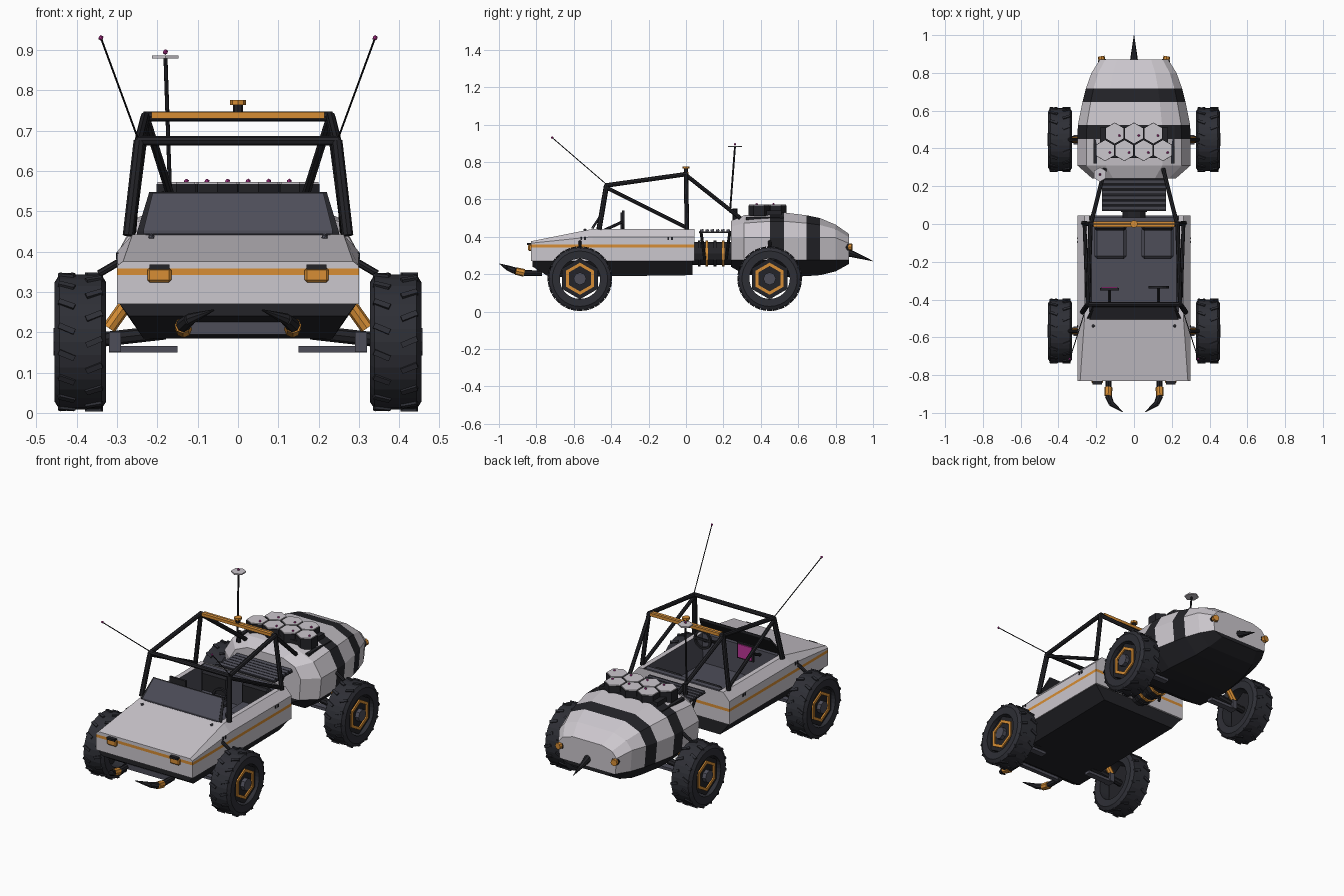
import bpy, bmesh, math
from mathutils import Vector, Matrix

if "Cube" in bpy.data.objects:
    bpy.data.objects.remove(bpy.data.objects["Cube"])


def material(name, rgb):
    m = bpy.data.materials.new(name)
    m.diffuse_color = (*rgb, 1)
    m.use_nodes = True
    m.node_tree.nodes["Principled BSDF"].inputs["Base Color"].default_value = m.diffuse_color
    return m


SHELL = material("pale grey shell", (0.60, 0.57, 0.61))
BLACK = material("black frame", (0.017, 0.017, 0.021))
TYRE = material("tyre rubber", (0.027, 0.028, 0.036))
SLATE = material("slate panel", (0.075, 0.075, 0.098))
ORANGE = material("orange trim", (0.68, 0.27, 0.035))
PINK = material("magenta light", (0.50, 0.035, 0.31))
SIDES = ((-1, "left"), (1, "right"))


def finish(name, bm, mats):
    bmesh.ops.recalc_face_normals(bm, faces=bm.faces)
    me = bpy.data.meshes.new(name)
    bm.to_mesh(me)
    bm.free()
    for m in mats:
        me.materials.append(m)
    ob = bpy.data.objects.new(name, me)
    bpy.context.collection.objects.link(ob)
    return ob


def box(name, c, size, mat, rot=(0, 0, 0), bevel=0):
    bm = bmesh.new()
    bmesh.ops.create_cube(bm, size=1, matrix=Matrix.Diagonal((*size, 1)))
    if bevel:
        bmesh.ops.bevel(bm, geom=bm.edges[:], offset=bevel, segments=1, affect='EDGES')
    ob = finish(name, bm, [mat])
    ob.location, ob.rotation_euler = c, rot
    return ob


def rod(name, p, q, r, mat, n=8, r2=None):
    """Straight prism or taper from p to q."""
    p, q = Vector(p), Vector(q)
    d = (q - p).normalized()
    ref = Vector((0, 1, 0)) if abs(d.z) > 0.9 else Vector((0, 0, 1))
    u = (ref - d * ref.dot(d)).normalized()
    v = d.cross(u)
    bm = bmesh.new()
    rings = []
    for c, rad in ((p, r), (q, r if r2 is None else r2)):
        rings.append([bm.verts.new(c + rad * (u * math.cos(a) + v * math.sin(a)))
                      for a in (2 * math.pi * i / n for i in range(n))])
        bm.faces.new(rings[-1])
    for i in range(n):
        k = (i + 1) % n
        bm.faces.new((rings[0][i], rings[0][k], rings[1][k], rings[1][i]))
    return finish(name, bm, [mat])


def ball(name, c, r, mat):
    bm = bmesh.new()
    bmesh.ops.create_icosphere(bm, subdivisions=1, radius=r, matrix=Matrix.Translation(c))
    return finish(name, bm, [mat])


def loft(name, sections, mats, rule=lambda c, j: 0, cap=None):
    """Skin mirrored half sections (y, [(x, z) bottom to top])."""
    bm = bmesh.new()
    rings = [[bm.verts.new((x, y, z)) for x, z in h] + [bm.verts.new((-x, y, z)) for x, z in h[::-1]]
             for y, h in sections]
    n = len(rings[0])
    for a, b in zip(rings, rings[1:]):
        for j in range(n):
            k = (j + 1) % n
            f = bm.faces.new((a[j], a[k], b[k], b[j]))
            f.material_index = rule(f.calc_center_median(), j)
    for ring in (rings[0], rings[-1]):
        for j in range((cap or n // 2) - 1):
            f = bm.faces.new((ring[j], ring[j + 1], ring[n - 2 - j], ring[n - 1 - j]))
            f.material_index = rule(f.calc_center_median(), j)
    return finish(name, bm, mats)


def lathe(name, centre, profile, n, mat, phase=0):
    """Closed (x, radius) profile turned about the x axis."""
    bm = bmesh.new()
    rings = []
    for i in range(n):
        a = 2 * math.pi * i / n + phase
        rings.append([bm.verts.new(Vector(centre) + Vector((x, r * math.sin(a), r * math.cos(a))))
                      for x, r in profile])
    m = len(profile)
    for i in range(n):
        a, b = rings[i], rings[(i + 1) % n]
        for j in range(m):
            bm.faces.new((a[j], a[(j + 1) % m], b[(j + 1) % m], b[j]))
    return finish(name, bm, [mat])


# front shell: wedge hood and open cockpit tub, striped by height
stripe = lambda c, j: 1 if 0.345 < c.z < 0.355 else 0
low = [(0.30, 0.27), (0.30, 0.342), (0.30, 0.358)]
rim = low + [(0.30, 0.40), (0.262, 0.442)]
loft("hood", [(-0.83, low + [(0.298, 0.366), (0.285, 0.376)]), (-0.50, rim)], [SHELL, ORANGE], stripe)
tub = rim + [(0.235, 0.442), (0.225, 0.28)]
loft("cockpit_tub", [(-0.50, tub), (0.045, tub)], [SHELL, ORANGE, SLATE],
     lambda c, j: 2 if j in (5, 6, 7) else stripe(c, j), cap=5)
loft("front_belly", [(-0.82, [(0.27, 0.24), (0.295, 0.272)]), (-0.73, [(0.235, 0.185), (0.295, 0.272)]),
                     (0.035, [(0.235, 0.195), (0.295, 0.272)])], [BLACK])
for y, part in ((-0.49, "dash_wall"), (0.02, "cockpit_back_wall")):
    box(part, (0, y, 0.36), (0.46, 0.03, 0.164), SLATE)

# windscreen, seats, controls
tilt = (math.radians(-29), 0, 0)
loft("windscreen_frame", [(-0.50, [(0.25, 0.435), (0.25, 0.45)]), (-0.435, [(0.22, 0.535), (0.22, 0.548)])], [BLACK])
loft("windscreen_panel", [(-0.505, [(0.235, 0.444), (0.235, 0.452)]), (-0.442, [(0.212, 0.533), (0.212, 0.545)])], [SLATE])
for s, side in SIDES:
    box("seat_cushion_" + side, (s * 0.125, -0.10, 0.305), (0.17, 0.17, 0.05), SLATE, bevel=0.015)
    box("seat_back_" + side, (s * 0.125, -0.015, 0.36), (0.17, 0.04, 0.15), BLACK, bevel=0.012)
    rod("control_stem_" + side, (s * 0.13, -0.47, 0.42), (s * 0.13, -0.34, 0.48), 0.008, BLACK, 6)
wheel = lathe("steering_wheel", (0, 0, 0), [(-0.006, 0.054), (0.006, 0.054), (0.006, 0.042), (-0.006, 0.042)], 16, BLACK)
wheel.location, wheel.rotation_euler = (0.13, -0.335, 0.488), (0, 0, math.pi / 2)
box("steering_spoke", (0.13, -0.335, 0.488), (0.09, 0.008, 0.012), BLACK)
box("screen_case", (-0.13, -0.345, 0.485), (0.10, 0.012, 0.09), BLACK)
box("screen", (-0.13, -0.336, 0.485), (0.085, 0.006, 0.075), PINK)

# roll cage and whip antennas
rod("cage_front_bar", (-0.25, -0.425, 0.675), (0.25, -0.425, 0.675), 0.012, BLACK)
rod("cage_top_bar", (-0.235, 0, 0.735), (0.235, 0, 0.735), 0.012, BLACK)
box("cage_top_trim", (0, -0.002, 0.738), (0.43, 0.03, 0.016), ORANGE)
for s, side in SIDES:
    for part, p, q, r in (("front_post", (0.272, -0.465, 0.44), (0.245, -0.425, 0.675), 0.014),
                          ("rear_post", (0.268, 0.005, 0.44), (0.23, 0, 0.735), 0.012),
                          ("roof_rail", (0.245, -0.425, 0.675), (0.23, 0, 0.735), 0.012),
                          ("side_brace", (0.247, -0.42, 0.66), (0.262, 0, 0.45), 0.010),
                          ("rear_brace", (0.228, 0, 0.73), (0.155, 0.29, 0.50), 0.011),
                          ("antenna", (0.248, -0.425, 0.68), (0.34, -0.715, 0.93), 0.0025)):
        rod(f"cage_{part}_{side}", (s * p[0], *p[1:]), (s * q[0], *q[1:]), r, BLACK)
    ball("antenna_tip_" + side, (s * 0.34, -0.715, 0.93), 0.007, PINK)
rod("beacon_stem", (0, 0, 0.735), (0, 0, 0.765), 0.012, BLACK)
rod("beacon_cap", (0, 0, 0.764), (0, 0, 0.776), 0.02, ORANGE)

# front lamps, hood bolts, side vents, mandibles
for s, side in SIDES:
    loft_x = s * 0.195
    box("headlamp_" + side, (loft_x, -0.834, 0.342), (0.06, 0.02, 0.036), ORANGE, bevel=0.006)
    box("headlamp_brow_" + side, (loft_x, -0.836, 0.362), (0.05, 0.028, 0.012), BLACK)
    ball("hood_bolt_" + side, (s * 0.215, -0.54, 0.436), 0.009, SLATE)
    for y in (-0.56, -0.54, -0.095, -0.075):
        box(f"side_vent_{side}", (s * 0.30, y, 0.39), (0.006, 0.009, 0.016), BLACK)
    path = [(0.135, -0.77, 0.205), (0.135, -0.865, 0.207), (0.137, -0.91, 0.217), (0.12, -0.95, 0.232), (0.06, -0.995, 0.255)]
    for i, (r, r2, m) in enumerate(((0.014, 0.016, BLACK), (0.021, 0.02, ORANGE), (0.018, 0.015, BLACK), (0.015, 0.002, BLACK))):
        p, q = path[i], path[i + 1]
        rod(f"mandible_{side}_{i + 1}", (s * p[0], *p[1:]), (s * q[0], *q[1:]), r, m, r2=r2)
box("front_bumper", (0, -0.785, 0.21), (0.27, 0.025, 0.03), SLATE)

# flexible joint and slatted bridge
rod("joint", (0, 0.03, 0.31), (0, 0.26, 0.31), 0.062, BLACK, 12)
for y in (0.07, 0.11, 0.155, 0.20):
    m = ORANGE if y in (0.11, 0.20) else BLACK
    rod("joint_ring", (0, y - 0.007, 0.31), (0, y + 0.007, 0.31), 0.07, m, 12)
box("bridge_plate", (0, 0.155, 0.425), (0.34, 0.17, 0.008), BLACK)
for i in range(6):
    box("bridge_slat", (0, 0.085 + i * 0.028, 0.434), (0.34, 0.018, 0.012), SLATE, (0.25, 0, 0))
for s, side in SIDES:
    rod("bridge_post_" + side, (s * 0.13, 0.08, 0.43), (s * 0.09, 0.10, 0.28), 0.008, BLACK)
    rod("bridge_strut_" + side, (s * 0.13, 0.235, 0.43), (s * 0.09, 0.215, 0.28), 0.008, BLACK)


# faceted rear body with dark bands and belly
def abdomen(y, w, zt, zb):
    z2 = min(0.395, zt - 0.05)
    return y, [(0.66 * w, zb), (0.96 * w, 0.275), (w, z2), (0.84 * w, z2 + 0.65 * (zt - z2)), (0.5 * w, zt)]


loft("rear_body", [abdomen(*a) for a in (
    (0.24, 0.22, 0.485, 0.24), (0.31, 0.30, 0.515, 0.20), (0.45, 0.30, 0.53, 0.185), (0.525, 0.297, 0.53, 0.185),
    (0.645, 0.273, 0.515, 0.19), (0.717, 0.255, 0.50, 0.195), (0.80, 0.225, 0.465, 0.215), (0.872, 0.18, 0.415, 0.255))],
     [SHELL, BLACK], lambda c, j: 1 if c.z < 0.272 or 0.45 < c.y < 0.525 or 0.645 < c.y < 0.717 else 0)
rod("stinger", (0, 0.86, 0.318), (0, 1.0, 0.27), 0.022, BLACK, r2=0.001)
for s, side in SIDES:
    rod("tail_lamp_base_" + side, (s * 0.165, 0.84, 0.345), (s * 0.17, 0.87, 0.345), 0.022, BLACK)
    rod("tail_lamp_" + side, (s * 0.17, 0.865, 0.345), (s * 0.174, 0.888, 0.345), 0.018, ORANGE)

# honeycomb pods on their rack
box("pod_rack", (0, 0.43, 0.525), (0.36, 0.16, 0.03), BLACK)
for s, side in SIDES:
    box("rack_arm_" + side, (s * 0.205, 0.42, 0.495), (0.02, 0.20, 0.02), BLACK)
for y, xs in ((0.39, (-0.153, -0.051, 0.051, 0.153)), (0.48, (-0.102, 0, 0.102))):
    for x in xs:
        rod("pod", (x, y, 0.51), (x, y, 0.568), 0.057, BLACK, 6)
        rod("pod_cap", (x, y, 0.567), (x, y, 0.573), 0.054, SHELL, 6)
        ball("pod_light", (x + 0.025, y - 0.012, 0.574), 0.007, PINK)

# sensor mast
rod("mast_base", (-0.18, 0.262, 0.49), (-0.176, 0.262, 0.55), 0.013, BLACK)
rod("mast", (-0.168, 0.235, 0.53), (-0.18, 0.262, 0.885), 0.005, BLACK)
rod("mast_disc", (-0.18, 0.262, 0.879), (-0.18, 0.262, 0.886), 0.038, SHELL, 6)
ball("mast_light", (-0.18, 0.262, 0.895), 0.007, PINK)

# wheels with open hex rims, and suspension
for s, side in SIDES:
    for end, y in (("front", -0.567), ("rear", 0.447)):
        tag, c, X = f"{end}_{side}", (s * 0.391, y, 0.176), s * 0.391
        lathe("tyre_" + tag, c, [(-0.062, 0.108), (-0.064, 0.148), (-0.052, 0.167), (0.052, 0.167),
                                 (0.064, 0.148), (0.062, 0.108)], 32, TYRE)
        bm = bmesh.new()
        for i in range(32):
            a, k = 2 * math.pi * i / 32, (-1 if i % 2 else 1)
            mat = (Matrix.Translation(c) @ Matrix.Rotation(a, 4, 'X') @ Matrix.Translation((k * 0.034, 0, 0.166))
                   @ Matrix.Rotation(k * 0.4, 4, 'Z') @ Matrix.Diagonal((0.042, 0.014, 0.013, 1)))
            bmesh.ops.create_cube(bm, size=1, matrix=mat)
        finish("tread_" + tag, bm, [TYRE])
        rod("rim_" + tag, (X - s * 0.01, y, 0.176), (X + s * 0.045, y, 0.176), 0.11, BLACK, 6)
        lathe("rim_trim_" + tag, (X + s * 0.045, y, 0.176), [(-0.008, 0.086), (0.008, 0.086), (0.008, 0.068), (-0.008, 0.068)], 6, ORANGE)
        rod("hub_" + tag, (X, y, 0.176), (X + s * 0.067, y, 0.176), 0.034, SLATE, 8)
        rod("axle_" + tag, (s * 0.18, y, 0.2), (X, y, 0.176), 0.018, BLACK)
        box("lower_arm_" + tag, (s * 0.235, y, 0.158), (0.17, 0.035, 0.016), SLATE)
        box("knuckle_" + tag, (s * 0.305, y, 0.176), (0.03, 0.05, 0.05), SLATE)
        rod("shock_" + tag, (s * 0.27, y, 0.28), (s * 0.32, y, 0.21), 0.017, ORANGE)
        rod("upper_strut_" + tag, (s * 0.285, y, 0.38), (s * 0.345, y, 0.345), 0.009, BLACK)
